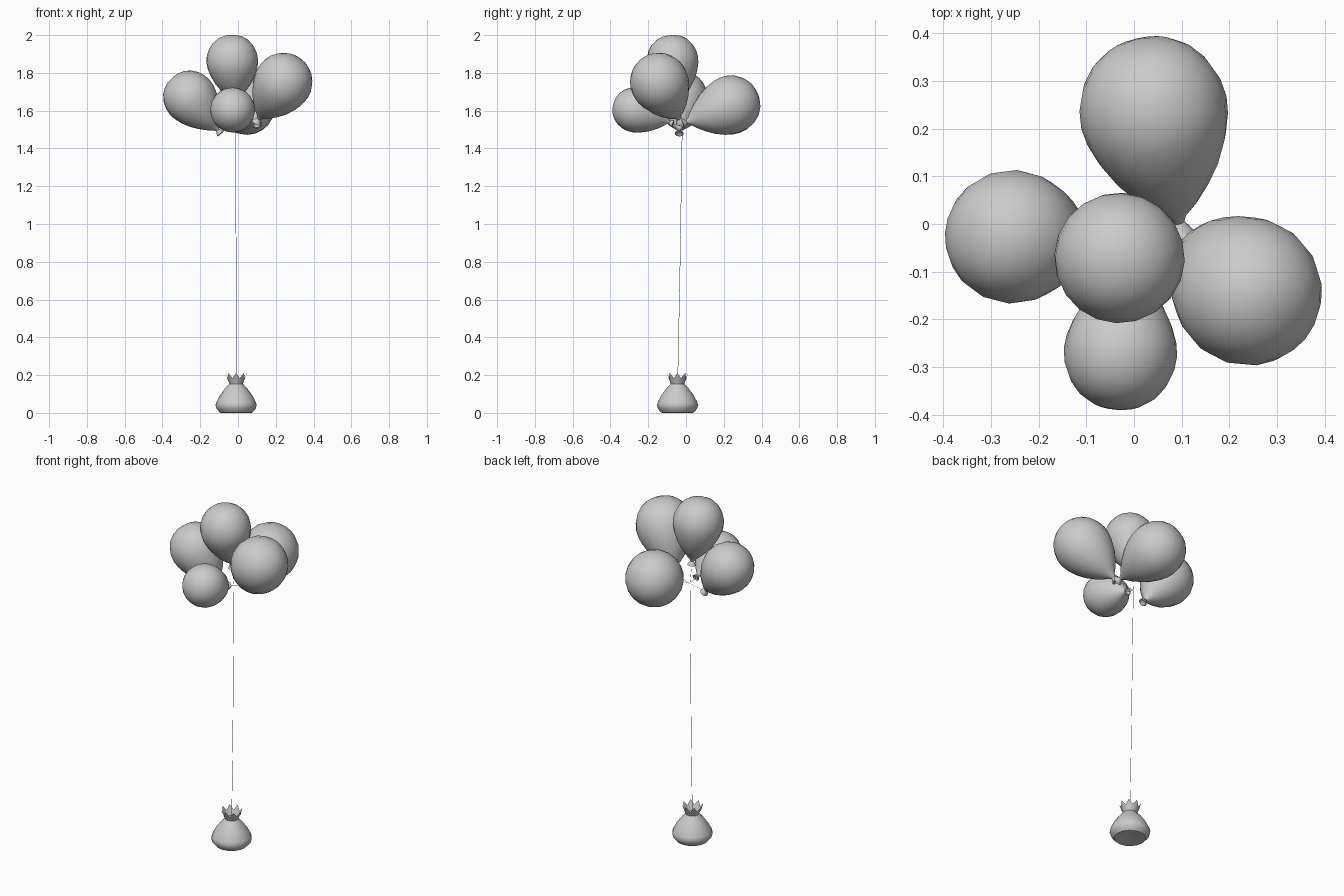
import bpy, bmesh, math
from mathutils import Vector

if "Cube" in bpy.data.objects:
    bpy.data.objects.remove(bpy.data.objects["Cube"])


def lathe(name, profile, sides, zig=None, smooth=40):
    """Revolve (radius, z) points about z; zig lowers every other vertex of the last ring."""
    bm = bmesh.new()
    rings = []
    for k, (r, z) in enumerate(profile):
        if r == 0:
            rings.append([bm.verts.new((0, 0, z))])
            continue
        ring = []
        for i in range(sides):
            a = 2 * math.pi * i / sides
            rr, zz = r, z
            if zig and k == len(profile) - 1 and i % 2:
                rr, zz = r - zig[0], z - zig[1]
            ring.append(bm.verts.new((rr * math.cos(a), rr * math.sin(a), zz)))
        rings.append(ring)
    for lo, hi in zip(rings, rings[1:]):
        for i in range(sides):
            j = (i + 1) % sides
            if len(lo) == 1:
                bm.faces.new((lo[0], hi[j], hi[i]))
            elif len(hi) == 1:
                bm.faces.new((lo[i], lo[j], hi[0]))
            else:
                bm.faces.new((lo[i], lo[j], hi[j], hi[i]))
    me = bpy.data.meshes.new(name)
    bm.to_mesh(me)
    bm.free()
    ob = bpy.data.objects.new(name, me)
    bpy.context.collection.objects.link(ob)
    bpy.ops.object.select_all(action='DESELECT')
    ob.select_set(True)
    bpy.context.view_layer.objects.active = ob
    bpy.ops.object.shade_smooth_by_angle(angle=math.radians(smooth))
    return ob


def string(name, points, radius=0.0013):
    cu = bpy.data.curves.new(name, 'CURVE')
    cu.dimensions = '3D'
    cu.bevel_depth = radius
    cu.bevel_resolution = 0
    sp = cu.splines.new('POLY')
    sp.points.add(len(points) - 1)
    for p, co in zip(sp.points, points):
        p.co = (*co, 1)
    ob = bpy.data.objects.new(name, cu)
    bpy.context.collection.objects.link(ob)


# Teardrop balloon with a flared knot, unit radius, widest at z = 0
balloon_profile = [(0, -1.66), (0.13, -1.76), (0.17, -1.74), (0.07, -1.58),
                   (0.12, -1.49), (0.30, -1.33), (0.52, -1.08), (0.72, -0.80),
                   (0.88, -0.48), (0.97, -0.20), (1.0, 0.04), (0.97, 0.30),
                   (0.87, 0.56), (0.70, 0.79), (0.48, 0.95), (0.24, 1.03), (0, 1.05)]

# name: radius, centre, point the knot aims at
balloons = {
    "top": (0.137, (-0.03, -0.07, 1.857), (-0.015, -0.03, 1.62)),
    "left": (0.140, (-0.25, -0.027, 1.665), (-0.11, -0.035, 1.50)),
    "front": (0.119, (-0.028, -0.264, 1.602), (-0.015, -0.08, 1.535)),
    "right": (0.155, (0.234, -0.138, 1.743), (0.10, -0.03, 1.54)),
    "back": (0.156, (0.043, 0.228, 1.627), (0.10, -0.02, 1.53)),
}
tie = Vector((-0.012, -0.02, 1.515))
for key, (r, centre, knot) in balloons.items():
    axis = (Vector(centre) - Vector(knot)).normalized()
    ob = lathe("balloon_" + key, balloon_profile, 20)
    ob.location = centre
    ob.scale = (r, r, r)
    ob.rotation_euler = axis.to_track_quat('Z', 'Y').to_euler()
    # Short tie from the knot to the gathering point
    string("tie_" + key, [tie, Vector(centre) - axis * r * 1.66], 0.0008)

# Long string down to the weight
string("long_string", [(-0.01, -0.045, 0.12), (-0.01, -0.033, 0.7), tie])

# Wrapped weight with a pleated, zigzag top
weight = lathe("weight_bag", [(0, 0.012), (0.055, 0.010), (0.078, 0.004), (0.085, 0.005),
                              (0.103, 0.025), (0.109, 0.045), (0.104, 0.062),
                              (0.085, 0.098), (0.060, 0.132), (0.036, 0.158)], 16)
collar = lathe("weight_collar", [(0, 0.156), (0.036, 0.158), (0.042, 0.175), (0.058, 0.215)],
               16, zig=(0.008, 0.028))
for ob in (weight, collar):
    ob.location = (-0.01, -0.045, -0.004)
